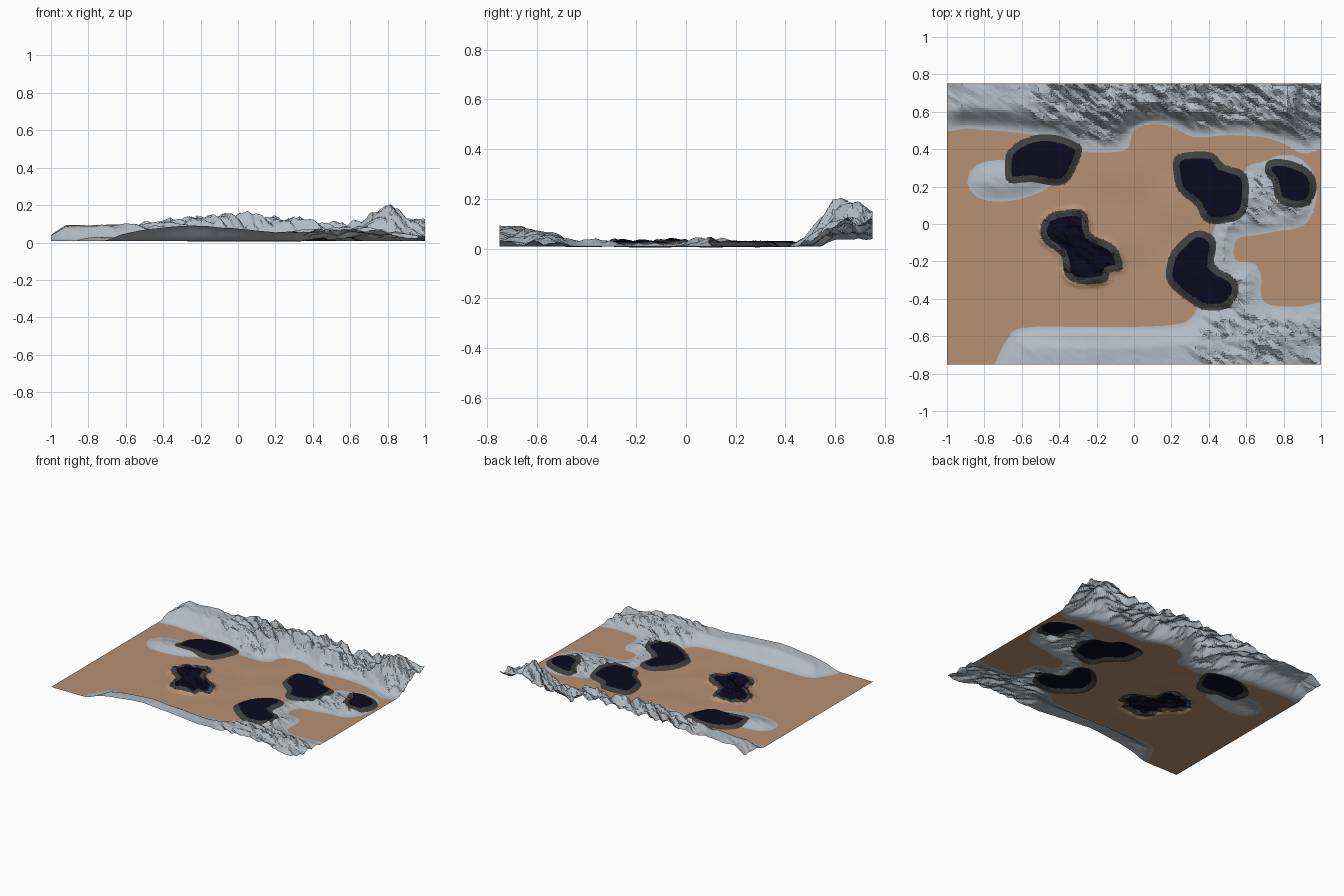
import bpy, bmesh, math, random
from mathutils import Vector, noise

if "Cube" in bpy.data.objects:
    bpy.data.objects.remove(bpy.data.objects["Cube"])

random.seed(4)
NX, NY = 200, 150
CELL = 2.0 / NX
RIM = 0.036


def material(name, rgb):
    m = bpy.data.materials.new(name)
    m.diffuse_color = (*rgb, 1)
    m.use_nodes = True
    m.node_tree.nodes["Principled BSDF"].inputs["Base Color"].default_value = m.diffuse_color
    return m


def outline(pts, n=3):
    """Closed Catmull-Rom curve through the points, with its bounding box."""
    out = []
    for i in range(len(pts)):
        a, b, c, d = [Vector(pts[(i + k) % len(pts)]) for k in (-1, 0, 1, 2)]
        for j in range(n):
            t = j / n
            p = 0.5 * (2 * b + (c - a) * t + (2 * a - 5 * b + 4 * c - d) * t * t
                       + (3 * b - a - 3 * c + d) * t ** 3)
            out.append((p.x, p.y))
    xs, ys = zip(*out)
    return out, (min(xs), max(xs), min(ys), max(ys))


def sdf(shape, x, y):
    """Distance to the outline (positive inside) and the nearest outline point."""
    pts, (x0, x1, y0, y1) = shape
    if x < x0 - .05 or x > x1 + .05 or y < y0 - .05 or y > y1 + .05:
        return -1, x, y
    best, bx, by, inside = 9, x, y, False
    ax, ay = pts[-1]
    for cx, cy in pts:
        ex, ey = cx - ax, cy - ay
        t = ((x - ax) * ex + (y - ay) * ey) / (ex * ex + ey * ey + 1e-12)
        t = 0 if t < 0 else 1 if t > 1 else t
        qx, qy = ax + ex * t, ay + ey * t
        dd = (x - qx) ** 2 + (y - qy) ** 2
        if dd < best:
            best, bx, by = dd, qx, qy
        if (ay > y) != (cy > y) and x < ax + (y - ay) * ex / ey:
            inside = not inside
        ax, ay = cx, cy
    d = math.sqrt(best)
    return (d if inside else -d), bx, by


def smooth(t):
    t = max(0, min(1, t))
    return t * t * (3 - 2 * t)


def profile(pts, x):
    """Piecewise linear ridge height."""
    for (a, u), (b, v) in zip(pts, pts[1:]):
        if x <= b:
            return u + (v - u) * (x - a) / (b - a)
    return pts[-1][1]


lattice = {}


def facets(x, y, s):
    """Random heights on a triangular lattice, linear between: low-poly rock."""
    u, v = x / s + y / s * 0.5, y / s
    u += 0.35 * noise.noise((x * 9, y * 9, 1))
    v += 0.35 * noise.noise((x * 9, y * 9, 5))
    i, j = math.floor(u), math.floor(v)
    f, g = u - i, v - j

    def r(a, b):
        if (a, b, s) not in lattice:
            lattice[a, b, s] = random.uniform(-1, 1)
        return lattice[a, b, s]
    if f + g < 1:
        return r(i, j) * (1 - f - g) + r(i + 1, j) * f + r(i, j + 1) * g
    return r(i + 1, j + 1) * (f + g - 1) + r(i, j + 1) * (1 - f) + r(i + 1, j) * (1 - g)


# Rock outlines: back wall, front bank with east outcrop, west outcrop
north = outline([(-1.1, .52), (-.9, .51), (-.75, .5), (-.6, .485), (-.45, .46), (-.28, .39), (-.1, .385),
                 (-.03, .41), (0, .5), (.1, .535), (.2, .52), (.32, .465), (.5, .475), (.68, .465),
                 (.8, .43), (.9, .375), (1, .4), (1.1, .42), (1.15, .9), (-1.15, .9)])
south = outline([(.5, .12), (.6, .3), (.68, .33), (.8, .37), (.92, .33), (.98, .2), (.95, .05), (.88, -.02),
                 (.75, -.04), (.66, -.06), (.55, -.08), (.54, -.19), (.64, -.21), (.68, -.28),
                 (.68, -.39), (.74, -.435), (.9, -.44), (1.1, -.44), (1.15, -.9), (-.78, -.9),
                 (-.74, -.74), (-.68, -.62), (-.6, -.555), (-.3, -.55), (0, -.55), (.2, -.54),
                 (.3, -.51), (.35, -.42), (.42, -.25), (.42, -.05)])
west = outline([(-.89, .22), (-.85, .31), (-.75, .34), (-.6, .34), (-.45, .3), (-.43, .22),
                (-.55, .15), (-.7, .12), (-.83, .14)])
# Dark pool outlines; the last one is the broken, rough one
pools = [outline(p) for p in (
    [(-.69, .3), (-.67, .4), (-.55, .47), (-.42, .475), (-.3, .43), (-.28, .38), (-.34, .24),
     (-.42, .205), (-.55, .225), (-.67, .22)],
    [(.21, .28), (.22, .36), (.3, .385), (.42, .38), (.48, .32), (.6, .27), (.61, .12), (.57, .03),
     (.45, 0), (.37, .02), (.33, .1), (.24, .17)],
    [(.7, .28), (.72, .34), (.83, .34), (.95, .28), (.975, .18), (.93, .1), (.84, .09), (.76, .13), (.74, .22)],
    [(.17, -.27), (.2, -.15), (.3, -.05), (.38, -.04), (.44, -.1), (.43, -.22), (.53, -.28), (.56, -.36),
     (.5, -.45), (.38, -.46), (.3, -.42), (.2, -.34)],
    [(-.5, -.03), (-.46, .05), (-.32, .08), (-.25, .05), (-.23, -.05), (-.1, -.12), (-.06, -.24),
     (-.13, -.26), (-.15, -.31), (-.3, -.32), (-.37, -.27), (-.39, -.17), (-.48, -.1)])]

BACK = [(-1, .03), (-.92, .08), (-.5, .085), (-.25, .11), (0, .13), (.2, .115), (.4, .08), (.66, .08),
        (.76, .14), (.82, .165), (.9, .1), (1, .09)]
BANK = [(-1, .02), (-.7, .02), (-.5, .06), (-.25, .085), (0, .065), (.2, .045), (.5, .06), (.7, .055), (.9, .03), (1, .012)]


def height(x, y):
    z = 0.008 + 0.006 * noise.noise((x * 5, y * 5, 2)) * smooth(1.6 - 2.5 * math.hypot(x, y))
    n = facets(x, y, .05) * .7 + facets(x + 3, y, .024) * .3
    d = sdf(north, x, y)[0]
    if d > 0:
        rough = .15 + .85 * smooth((x + .75) / .5)
        k = smooth((y - .38) / .26) * smooth(d / .12)
        z += profile(BACK, x) * k + n * .05 * rough * smooth(d / .1) * (.35 + .65 * k)
    d = sdf(south, x, y)[0]
    if d > 0:
        bank = smooth((-.42 - y) / .22)
        rough = .1 + .9 * smooth((x - .2) / .3)
        z += smooth(d / .12) * (profile(BANK, x) * bank + .022 * (1 - bank) + n * .025 * rough)
    d = sdf(west, x, y)[0]
    if d > 0:
        z += smooth(d / .1) * (.02 + n * .004)
    for i, p in enumerate(pools):
        d = sdf(p, x, y)[0]
        if d > -.05:
            if i == 4:
                z += smooth((d + .03) / .05) * (.018 + .022 * n)
            elif d > 0:
                k = smooth(d / .05)
                z = z * (1 - k) + k * (.029 + .004 * n)
    return max(z, 0)


def snap(x, y):
    """Pull grid points onto nearby colour borders for clean outlines."""
    for shape, levels in [(p, (0, RIM)) for p in pools] + [(s, (0,)) for s in (north, south, west)]:
        d, qx, qy = sdf(shape, x, y)
        for lv in levels:
            if abs(d - lv) < .5 * CELL and abs(d) > 1e-5:
                return qx + (x - qx) / d * lv, qy + (y - qy) / d * lv
    return x, y


def part_of(x, y):
    d = max(sdf(p, x, y)[0] for p in pools)
    if d > 0:
        return 3 if d > RIM else 2
    return int(any(sdf(s, x, y)[0] > 0 for s in (north, south, west)))


# Sample the terrain once, then sort its cells into parts
points = []
for j in range(NY + 1):
    for i in range(NX + 1):
        x, y = -1 + i * CELL, -.75 + j * CELL
        if 0 < i < NX and 0 < j < NY:
            x, y = snap(x, y)
        points.append(Vector((x, y, height(x, y))))

parts = [("sand_floor", material("tan sand", (.47, .28, .175))),
         ("rock_walls", material("blue grey rock", (.45, .50, .55))),
         ("pool_rims", material("charcoal rim", (.05, .05, .05))),
         ("dark_pools", material("midnight blue", (.003, .003, .014)))]
meshes = [(bmesh.new(), {}) for _ in parts]
for j in range(NY):
    for i in range(NX):
        a = j * (NX + 1) + i
        q = (a, a + 1, a + NX + 2, a + NX + 1)
        tris = ((0, 1, 2), (0, 2, 3)) if (i + j) % 2 else ((0, 1, 3), (1, 2, 3))
        for t in tris:
            ids = [q[k] for k in t]
            c = sum((points[k] for k in ids), Vector()) / 3
            bm, used = meshes[part_of(c.x, c.y)]
            for k in ids:
                if k not in used:
                    used[k] = bm.verts.new(points[k])
            bm.faces.new([used[k] for k in ids])

for (name, mat), (bm, _) in zip(parts, meshes):
    me = bpy.data.meshes.new(name)
    bm.to_mesh(me)
    bm.free()
    me.materials.append(mat)
    bpy.context.collection.objects.link(bpy.data.objects.new(name, me))
